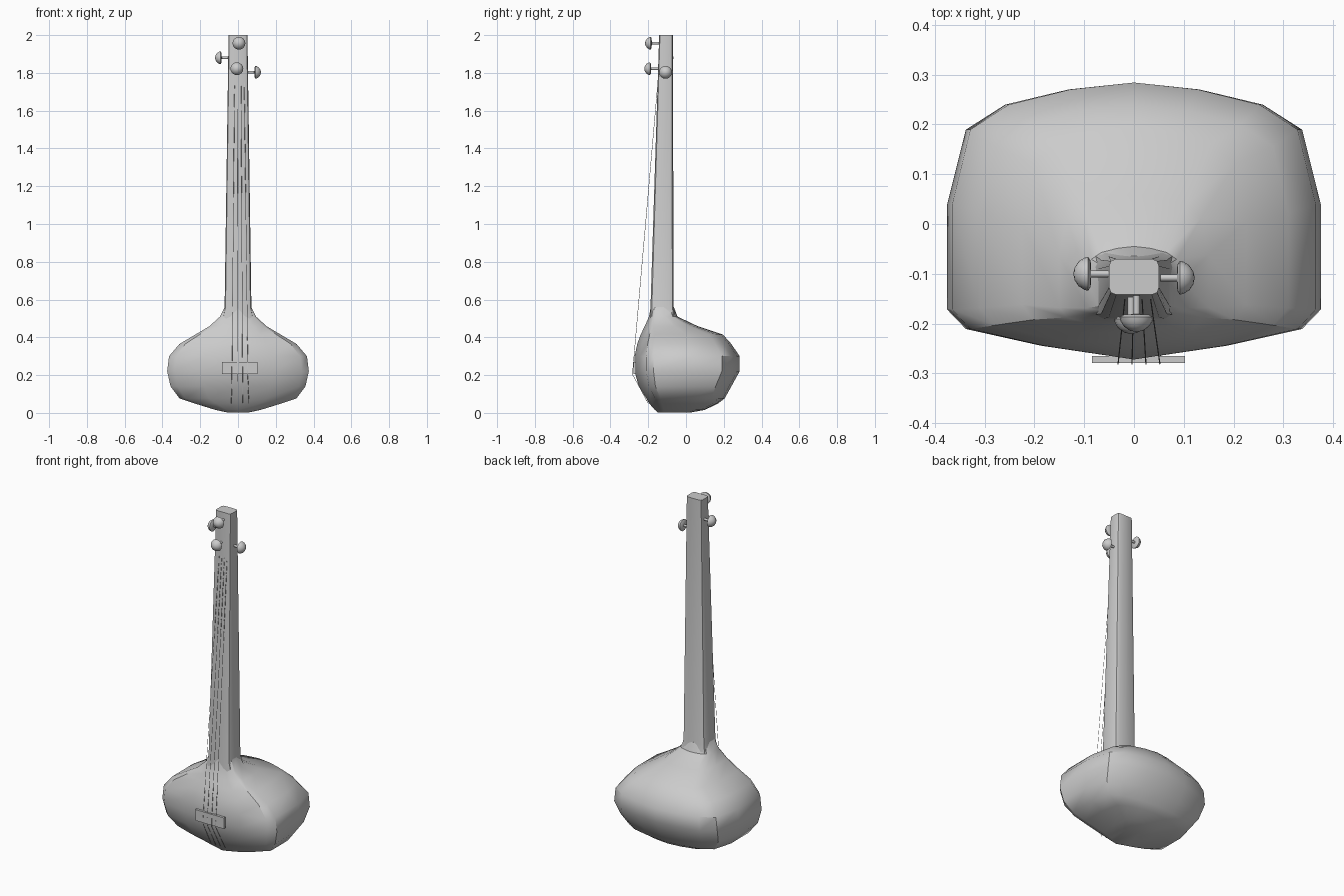
import bpy, bmesh, math
from mathutils import Vector

cube = bpy.data.objects.get("Cube")
if cube:
    bpy.data.objects.remove(cube)

grey = bpy.data.materials.new("plain_grey")
grey.use_nodes = True
TONE = (0.6, 0.6, 0.6, 1)
grey.diffuse_color = TONE
grey.node_tree.nodes["Principled BSDF"].inputs["Base Color"].default_value = TONE


def finish(name, bm, angle=30):
    """Turn a bmesh into a named, shaded object."""
    bmesh.ops.recalc_face_normals(bm, faces=bm.faces)
    mesh = bpy.data.meshes.new(name)
    bm.to_mesh(mesh)
    bm.free()
    mesh.materials.append(grey)
    obj = bpy.data.objects.new(name, mesh)
    bpy.context.collection.objects.link(obj)
    bpy.ops.object.select_all(action='DESELECT')
    obj.select_set(True)
    bpy.context.view_layer.objects.active = obj
    bpy.ops.object.shade_smooth_by_angle(angle=math.radians(angle))
    return obj


def loft(name, rings, angle=30):
    """Skin a stack of closed rings and cap both ends."""
    bm = bmesh.new()
    loops = [[bm.verts.new(p) for p in ring] for ring in rings]
    n = len(loops[0])
    for a, b in zip(loops, loops[1:]):
        for i in range(n):
            j = (i + 1) % n
            bm.faces.new((a[i], a[j], b[j], b[i]))
    bm.faces.new(loops[0])
    bm.faces.new(loops[-1])
    return finish(name, bm, angle)


def mirrored_ring(half, width, front, back, z):
    """Half outline in (width share, front-to-back share), mirrored in x."""
    pts = half + [(-x, t) for x, t in half[-2:0:-1]]
    return [(x * width, front + t * (back - front), z) for x, t in pts]


# Gourd body: half width, front y, back y, height
outline = [(0, 0), (.5, .05), (.9, .11), (1, .18), (1, .56),
           (.9, .83), (.69, .92), (.35, .975), (0, 1)]
levels = [(.06, -.15, .03, .003), (.12, -.165, .10, .016), (.23, -.195, .17, .05),
          (.31, -.21, .205, .077), (.357, -.25, .24, .14), (.375, -.272, .284, .22),
          (.365, -.272, .284, .30), (.31, -.258, .24, .365), (.225, -.24, .195, .415),
          (.15, -.218, .06, .46), (.095, -.196, -.045, .51), (.071, -.187, -.064, .56)]
loft("body", [mirrored_ring(outline, *lv) for lv in levels], 35)

# Long tapering neck with chamfered corners
section = [(0, 0), (.72, 0), (.93, .06), (1, .2), (1, .8), (.93, .94), (.72, 1), (0, 1)]
neck_levels = [(.085, -.19, -.055, .5), (.071, -.188, -.065, .56), (.05, -.142, -.07, 2.0)]
loft("neck", [mirrored_ring(section, *lv) for lv in neck_levels])


# Tuning pegs: a turned profile of shaft and domed button
def peg(name, start, direction, shaft):
    profile = [(0, 0), (.007, 0), (.007, shaft), (.026, shaft + .001), (.034, shaft + .006),
               (.032, shaft + .014), (.025, shaft + .025), (.013, shaft + .033),
               (0, shaft + .036)]
    bm = bmesh.new()
    verts = [bm.verts.new((r, 0, h)) for r, h in profile]
    edges = [bm.edges.new(pair) for pair in zip(verts, verts[1:])]
    bmesh.ops.spin(bm, geom=verts + edges, cent=(0, 0, 0), axis=(0, 0, 1),
                   angle=math.tau, steps=16)
    bmesh.ops.remove_doubles(bm, verts=bm.verts, dist=.0001)
    obj = finish(name, bm, 40)
    obj.location = start
    obj.rotation_euler = Vector(direction).to_track_quat('Z', 'Y').to_euler()


peg("right_peg", (-.045, -.1, 1.88), (-1, 0, 0), .041)
peg("left_peg", (.045, -.108, 1.803), (1, 0, 0), .041)
peg("upper_front_peg", (.005, -.138, 1.957), (0, -1, 0), .043)
peg("lower_front_peg", (-.006, -.138, 1.822), (0, -1, 0), .047)

# Flat bridge plate on the belly
bm = bmesh.new()
bmesh.ops.create_cube(bm, size=1)
bmesh.ops.scale(bm, vec=(.187, .014, .065), verts=bm.verts)
bmesh.ops.translate(bm, vec=(.009, -.272, .238), verts=bm.verts)
finish("bridge", bm)

# Strings fan from the neck over the bridge to the base
for i in range(4):
    top = -.018 + i * .017
    low = -.032 + i * .028
    curve = bpy.data.curves.new("string", 'CURVE')
    curve.dimensions = '3D'
    curve.bevel_depth = .0012
    curve.bevel_resolution = 0
    path = [(top, -.148, 1.76), (low, -.281, .235), (low, -.281, .2), (low * 1.1, -.2, .05)]
    line = curve.splines.new('POLY')
    line.points.add(len(path) - 1)
    for point, co in zip(line.points, path):
        point.co = (*co, 1)
    curve.materials.append(grey)
    string = bpy.data.objects.new("string_%d" % (i + 1), curve)
    bpy.context.collection.objects.link(string)
